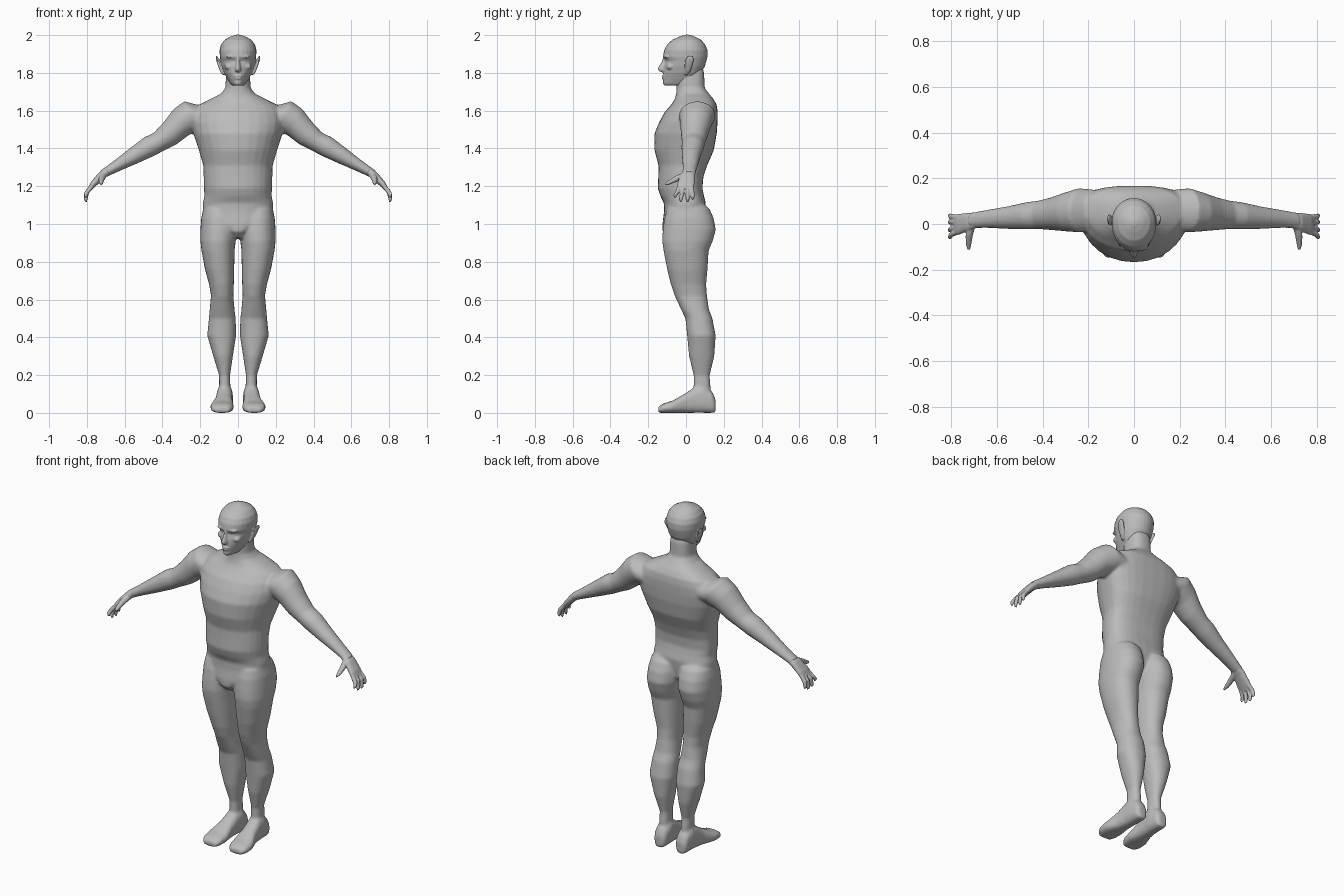
import bpy, bmesh, math
from mathutils import Vector

skin = bpy.data.materials.new("plain grey")
skin.diffuse_color = (0.5, 0.5, 0.5, 1)
X, Y, Z = Vector((1, 0, 0)), Vector((0, 1, 0)), Vector((0, 0, 1))
SEG = 28


def power(c, n):
    return math.copysign(abs(c) ** (2 / n), c)


def skin_rings(bm, rings, side=1):
    """Join rings of points into a closed tube, optionally mirrored in x."""
    loops = [[bm.verts.new((p.x * side, p.y, p.z)) for p in r] for r in rings]
    for a, b in zip(loops, loops[1:]):
        for i in range(SEG):
            j = (i + 1) % SEG
            bm.faces.new((a[i], a[j], b[j], b[i]))
    bm.faces.new(loops[0])
    bm.faces.new(loops[-1])


def level_ring(z, x_in, x_out, front, back, mid, n_front=2, n_back=2):
    """Horizontal ring with separate front and back depths."""
    pts, xc, w = [], (x_in + x_out) / 2, (x_out - x_in) / 2
    for i in range(SEG):
        a = 2 * math.pi * i / SEG
        s, n = math.sin(a), n_back if math.sin(a) > 0 else n_front
        depth = (back - mid) if s > 0 else (mid - front)
        pts.append(Vector((xc + w * power(math.cos(a), n), mid + depth * power(s, n), z)))
    return pts


def tube(bm, rows, u, v, side=1, n=2):
    """Tube through rows of (x, y, z, radius along u, radius along v)."""
    rings = []
    for x, y, z, ru, rv in rows:
        ring = []
        for i in range(SEG):
            a = 2 * math.pi * i / SEG
            ring.append(Vector((x, y, z)) + u * ru * power(math.cos(a), n)
                        + v * rv * power(math.sin(a), n))
        rings.append(ring)
    skin_rings(bm, rings, side)


def blob(bm, centre, radii):
    made = bmesh.ops.create_uvsphere(bm, u_segments=16, v_segments=10, radius=1)["verts"]
    for v in made:
        v.co = Vector(centre) + Vector([c * r for c, r in zip(v.co, radii)])


def finish(bm, name, voxel, smooth):
    """Fuse the overlapping volumes into one smooth skin."""
    bmesh.ops.recalc_face_normals(bm, faces=bm.faces)
    me = bpy.data.meshes.new(name)
    bm.to_mesh(me)
    bm.free()
    me.materials.append(skin)
    ob = bpy.data.objects.new(name, me)
    bpy.context.collection.objects.link(ob)
    fuse = ob.modifiers.new("fuse", 'REMESH')
    fuse.mode, fuse.voxel_size, fuse.use_smooth_shade = 'VOXEL', voxel, True
    relax = ob.modifiers.new("relax", 'SMOOTH')
    relax.factor, relax.iterations = 0.5, smooth


# Torso and neck: height, half width, front, back, widest depth
body = bmesh.new()
torso = [(.925, .03, -.09, 0, -.04), (.96, .07, -.125, .05, -.03), (1.0, .16, -.125, .09, 0),
         (1.06, .185, -.117, .10, 0), (1.11, .186, -.117, .105, 0), (1.15, .178, -.137, .095, 0),
         (1.19, .181, -.15, .087, 0), (1.25, .182, -.147, .092, 0), (1.31, .184, -.146, .112, .01),
         (1.39, .207, -.167, .147, .03), (1.48, .237, -.167, .163, .05), (1.54, .25, -.142, .167, .06),
         (1.59, .24, -.115, .168, .06), (1.63, .21, -.08, .163, .06), (1.66, .15, -.06, .147, .05),
         (1.69, .09, -.052, .122, .03), (1.72, .067, -.05, .099, .02), (1.80, .063, -.05, .096, .02),
         (1.86, .05, -.03, .08, .02)]
skin_rings(body, [level_ring(z, -w, w, f, b, m, 2.1, 2.6) for z, w, f, b, m in torso])

# Legs: height, inner x, outer x, front, back
leg = [(1.12, .05, .15, -.03, .08), (1.08, .008, .185, -.10, .125), (1.03, .003, .195, -.115, .147),
       (.97, .003, .199, -.123, .158), (.91, .012, .199, -.126, .142), (.86, .018, .194, -.119, .12),
       (.76, .02, .175, -.10, .114), (.68, .022, .153, -.08, .107), (.62, .025, .143, -.06, .111),
       (.545, .018, .15, -.025, .122), (.5, .012, .154, -.003, .14), (.41, .01, .163, .006, .157),
       (.30, .027, .131, .016, .15), (.2, .042, .1, .04, .126), (.13, .04, .1, .04, .13),
       (.05, .04, .1, .05, .13)]
# Feet, heel to toe: depth, centre x, half width, height
foot = [(.157, .07, .025, .07), (.14, .07, .038, .11), (.09, .07, .044, .15), (.05, .072, .043, .14),
        (0, .076, .046, .105), (-.07, .084, .062, .065), (-.12, .086, .058, .05), (-.147, .085, .04, .032)]
# Arms: centre, thickness, depth
arm = [(.17, .06, 1.56, .08, .09), (.24, .06, 1.575, .087, .097), (.30, .053, 1.54, .08, .085),
       (.36, .045, 1.48, .068, .072), (.42, .04, 1.435, .054, .062), (.47, .036, 1.41, .056, .06),
       (.55, .028, 1.362, .045, .05), (.65, .022, 1.303, .03, .039), (.72, .015, 1.262, .022, .034)]
across = Vector((.5, 0, .866))
for s in (1, -1):
    skin_rings(body, [level_ring(z, a, b, f, k, (f + k) / 2, 2.2, 2.2) for z, a, b, f, k in leg], s)
    tube(body, [(x, y, h / 2, w, h / 2) for y, x, w, h in foot], X, Z, s, 2.6)
    tube(body, arm, across, Y, s)
finish(body, "body", .008, 5)

# Hands: palm, four fingers and thumb
palm = [(.69, .016, 1.28, .021, .033), (.73, .008, 1.25, .021, .04),
        (.77, -.002, 1.207, .017, .046), (.788, -.003, 1.183, .011, .043)]
for s, name in ((1, "left_hand"), (-1, "right_hand")):
    hand = bmesh.new()
    tube(hand, palm, across, Y, s, 2.4)
    for y0, y1, tip in ((-.034, -.058, 1.14), (-.013, -.027, 1.118), (.01, .008, 1.116), (.03, .036, 1.13)):
        tube(hand, [(.77, y0, 1.205, .012, .011), (.80, (y0 + y1) / 2, 1.168, .012, .0115),
                    (.807, y1, tip + .012, .010, .010), (.805, y1, tip, .006, .006)],
             Vector((.9, 0, .43)), Y, s)
    tube(hand, [(.71, 0, 1.262, .018, .018), (.722, -.05, 1.24, .016, .017),
                (.725, -.09, 1.22, .012, .012), (.724, -.112, 1.211, .006, .007)], X, Z, s)
    finish(hand, name, .004, 2)

# Head: height, half width, front, back
head = bmesh.new()
skull = [(1.732, .03, -.112, -.03), (1.742, .042, -.122, 0), (1.765, .056, -.121, .04),
         (1.80, .074, -.121, .08), (1.835, .086, -.117, .10), (1.862, .092, -.108, .108),
         (1.885, .096, -.122, .114), (1.92, .098, -.116, .114), (1.95, .09, -.10, .102),
         (1.975, .071, -.073, .08), (1.992, .042, -.035, .047), (2.002, .012, -.005, .018)]
skin_rings(head, [level_ring(z, -w, w, f, b, .01, 2.1, 2) for z, w, f, b in skull])
# Nose
skin_rings(head, [level_ring(z, -w, w, f, -.08, -.1) for z, w, f in
                  ((1.885, .010, -.122), (1.86, .011, -.129), (1.825, .018, -.149),
                   (1.812, .019, -.147), (1.803, .012, -.128))])
# Lips, brows and cheeks
blob(head, (0, -.116, 1.783), (.024, .013, .006))
blob(head, (0, -.116, 1.771), (.021, .012, .006))
for s in (1, -1):
    blob(head, (s * .036, -.098, 1.886), (.028, .02, .009))
    blob(head, (s * .046, -.082, 1.833), (.026, .022, .018))
    # Ears, leaning outward at the top
    tube(head, [(.078, .0, 1.79, .006, .01), (.088, .008, 1.81, .008, .016), (.10, .014, 1.845, .009, .023),
                (.109, .02, 1.872, .008, .024), (.114, .024, 1.89, .004, .012)], X, Y, s)
finish(head, "head", .0045, 3)
